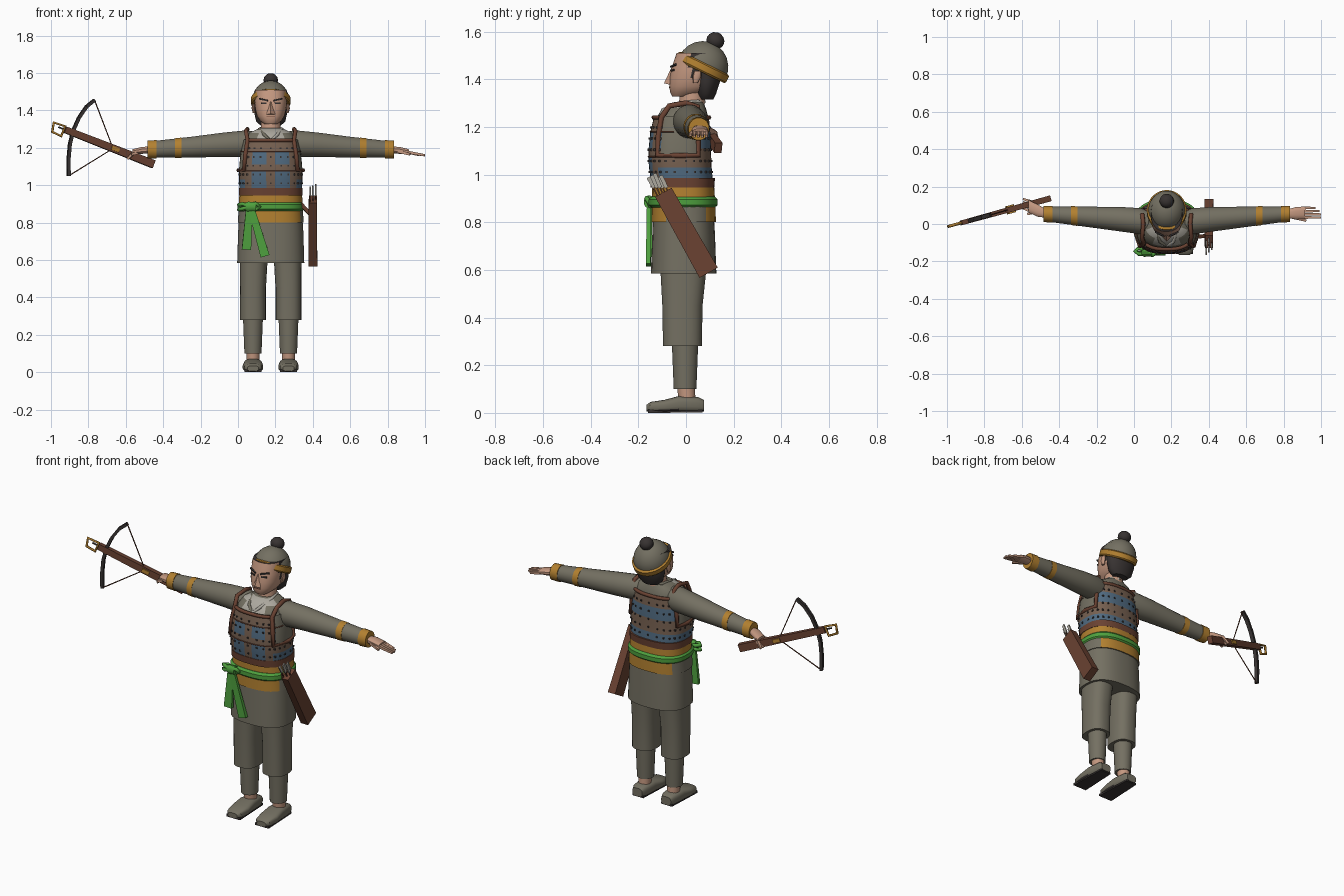
import bpy, bmesh, math
from mathutils import Vector, Matrix

if "Cube" in bpy.data.objects:
    bpy.data.objects.remove(bpy.data.objects["Cube"], do_unlink=True)

CX = 0.175  # body centre line; body parts are modelled about x = 0 and shifted


def material(name, rgb):
    lin = [(c / 255 / 12.92) if c < 11 else ((c / 255 + 0.055) / 1.055) ** 2.4 for c in rgb]
    m = bpy.data.materials.new(name)
    m.use_nodes = True
    m.diffuse_color = (*lin, 1)
    m.node_tree.nodes["Principled BSDF"].inputs["Base Color"].default_value = (*lin, 1)
    return m


cloth = material("grey cloth", (116, 112, 98))
gold = material("ochre cloth", (178, 128, 48))
green = material("green sash", (78, 160, 62))
brown = material("brown leather", (106, 66, 50))
blue = material("blue plates", (80, 106, 128))
plate = material("tan plates", (118, 96, 80))
skin = material("skin", (196, 152, 128))
dark = material("dark hair", (56, 51, 50))
light = material("pale collar", (172, 168, 158))


def finish(name, bm, mats, rule=None, smooth=35, shift=CX):
    me = bpy.data.meshes.new(name)
    bmesh.ops.recalc_face_normals(bm, faces=bm.faces)
    bm.normal_update()
    for m in mats:
        me.materials.append(m)
    if rule:
        for f in bm.faces:
            f.material_index = rule(f.calc_center_median(), f.normal)
    bm.to_mesh(me)
    bm.free()
    ob = bpy.data.objects.new(name, me)
    bpy.context.collection.objects.link(ob)
    ob.location.x = shift
    if smooth:
        bpy.ops.object.select_all(action='DESELECT')
        ob.select_set(True)
        bpy.context.view_layer.objects.active = ob
        bpy.ops.object.shade_smooth_by_angle(angle=math.radians(smooth))
    return ob


def oval(a, ru, rv, p):
    c, s = math.cos(a), math.sin(a)
    return (math.copysign(abs(c) ** (2 / p), c) * ru, math.copysign(abs(s) ** (2 / p), s) * rv)


def loft(name, rings, mats, axis='Z', n=24, p=2.0, rule=None, caps=True, smooth=35, shift=CX):
    """Skin a tube over rings (position along axis, centre u, centre v, radius u, radius v)."""
    bm = bmesh.new()
    loops = []
    for t, u, v, ru, rv in rings:
        loop = []
        for i in range(n):
            du, dv = oval(math.tau * (i + 0.5) / n, ru, rv, p)
            co = {'Z': (u + du, v + dv, t), 'X': (t, u + du, v + dv), 'Y': (u + du, t, v + dv)}[axis]
            loop.append(bm.verts.new(co))
        loops.append(loop)
    for a, b in zip(loops, loops[1:]):
        for i in range(n):
            j = (i + 1) % n
            bm.faces.new((a[i], a[j], b[j], b[i]))
    if caps:
        bm.faces.new(loops[0])
        bm.faces.new(loops[-1])
    return finish(name, bm, mats, rule, smooth, shift)


def beam(name, a, b, w, h, mat, taper=1.0, shift=CX):
    """Tapered box from a to b, w across and h upright."""
    a, b = Vector(a), Vector(b)
    bm = bmesh.new()
    bmesh.ops.create_cube(bm, size=1)
    for v in bm.verts:
        k = taper if v.co.z > 0 else 1
        v.co = Vector((v.co.x * w * k, v.co.y * h * k, v.co.z * (b - a).length))
    rot = (b - a).to_track_quat('Z', 'Y').to_matrix().to_4x4()
    bm.transform(Matrix.Translation((a + b) / 2) @ rot)
    return finish(name, bm, [mat], None, 0, shift)


def tube(name, pts, r, mat, closed=False, shift=CX):
    cu = bpy.data.curves.new(name, 'CURVE')
    cu.dimensions = '3D'
    cu.bevel_depth, cu.bevel_resolution, cu.use_fill_caps = r, 1, True
    sp = cu.splines.new('POLY')
    sp.points.add(len(pts) - 1)
    for q, co in zip(sp.points, pts):
        q.co = (*co, 1)
    sp.use_cyclic_u = closed
    cu.materials.append(mat)
    ob = bpy.data.objects.new(name, cu)
    bpy.context.collection.objects.link(ob)
    ob.location.x = shift
    bpy.ops.object.select_all(action='DESELECT')
    ob.select_set(True)
    bpy.context.view_layer.objects.active = ob
    bpy.ops.object.convert(target='MESH')


# Legs and shoes
for s, side in ((-1, "right"), (1, "left")):
    x = s * 0.095
    loft(side + "_trouser", [(0.28, x, -0.015, 0.07, 0.082), (0.45, x, -0.015, 0.07, 0.085),
                             (0.64, x * 0.95, -0.01, 0.076, 0.1)], [cloth], p=2.5)
    loft(side + "_legging", [(0.1, x, -0.004, 0.046, 0.048), (0.3, x, -0.004, 0.054, 0.056)], [cloth])
    loft(side + "_ankle", [(0.04, x, 0.005, 0.034, 0.036), (0.11, x, 0.0, 0.036, 0.038)], [skin], n=16)
    loft(side + "_shoe", [(-0.165, x, 0.02, 0.03, 0.014), (-0.15, x, 0.024, 0.045, 0.022),
                          (-0.09, x, 0.028, 0.055, 0.027), (-0.03, x, 0.036, 0.05, 0.035),
                          (0.05, x, 0.034, 0.043, 0.033), (0.075, x, 0.03, 0.032, 0.024)],
         [cloth, dark], 'Y', p=3, rule=lambda c, n: int(n.z < -0.6))
    beam(side + "_sole", (x, -0.16, 0.007), (x, 0.07, 0.007), 0.09, 0.014, dark, 0.8)

# Robe skirt and waist layers
loft("robe_skirt", [(0.585, 0, -0.01, 0.18, 0.138), (0.75, 0, -0.01, 0.175, 0.132),
                    (0.95, 0, -0.012, 0.162, 0.122)], [cloth], n=32, p=2.5)
loft("waist_cloth", [(0.80, 0, -0.01, 0.177, 0.136), (0.87, 0, -0.01, 0.172, 0.134),
                     (0.96, 0, -0.012, 0.168, 0.13)], [gold, cloth], n=32, p=2.5,
     rule=lambda c, n: int(c.z < 0.87 and (abs(c.y) < 0.08 or (c.y < 0 and c.x < -0.1))))
loft("sash", [(0.862, 0, -0.012, 0.17, 0.134), (0.872, 0, -0.012, 0.179, 0.145),
              (0.896, 0, -0.012, 0.179, 0.145), (0.908, 0, -0.012, 0.168, 0.134)], [green], n=32, p=2.5)
loft("leather_belt", [(0.945, 0, -0.015, 0.171, 0.134), (0.985, 0, -0.015, 0.171, 0.137)],
     [brown], n=32, p=2.6)

# Sash knot and tails
loft("sash_knot", [(-0.135, -0.155, 0.885, 0.014, 0.022), (-0.12, -0.155, 0.885, 0.022, 0.028),
                   (-0.095, -0.155, 0.885, 0.018, 0.026), (-0.08, -0.155, 0.885, 0.022, 0.028)],
     [green], 'X', n=12)
for z in (0.895, 0.87):
    tube("sash_bow", [(-0.11, -0.16, 0.885), (-0.15, -0.16, z + 0.005), (-0.17, -0.145, z),
                      (-0.15, -0.13, z), (-0.11, -0.14, 0.88)], 0.011, green)
tube("sash_loop", [(-0.11, -0.16, 0.885), (-0.075, -0.165, 0.9), (-0.06, -0.155, 0.885),
                   (-0.08, -0.15, 0.87)], 0.011, green)
for top, end in (((-0.115, -0.152, 0.88), (-0.13, -0.153, 0.655)), ((-0.105, -0.157, 0.88), (-0.03, -0.158, 0.62))):
    beam("sash_tail", top, end, 0.014, 0.034, green, 1.45)

# Robe upper body and collar
loft("robe_shoulders", [(0.98, 0, -0.02, 0.155, 0.115), (1.18, 0, -0.018, 0.15, 0.115),
                        (1.245, 0, -0.012, 0.138, 0.105), (1.28, 0, 0.0, 0.115, 0.083),
                        (1.305, 0, 0.012, 0.06, 0.06)], [cloth, light], n=32, p=2.5,
     rule=lambda c, n: int(c.z > 1.24 and c.y < -0.02 and abs(c.x) < (c.z - 1.2) * 1.0))
for s in (-1, 1):
    tube("collar_edge", [(0, -0.115, 1.235), (s * 0.035, -0.096, 1.27), (s * 0.06, -0.02, 1.3),
                         (s * 0.05, 0.05, 1.305), (0, 0.075, 1.305)], 0.009, light if s > 0 else cloth)


# Lamellar vest
def vest_rule(c, n):
    if abs(c.x) > 0.13 and c.z > 1.08 and -0.1 < c.y < 0.06:
        return 2
    upper, lower = 1.11 < c.z < 1.18, c.z < 1.07
    if c.y > 0 or abs(c.x) > 0.13:
        return int(upper or c.z < 1.04)
    return int((upper or lower) and 0.035 < abs(c.x) < 0.1)


VEST = [(0.98, 0, -0.018, 0.168, 0.13), (1.03, 0, -0.024, 0.17, 0.132), (1.075, 0, -0.026, 0.17, 0.132),
        (1.11, 0, -0.026, 0.168, 0.131), (1.18, 0, -0.024, 0.16, 0.126), (1.245, 0, -0.019, 0.146, 0.115)]
loft("lamellar_vest", VEST, [plate, blue, cloth], n=40, p=2.6, rule=vest_rule, caps=False)


def on_vest(a, z, out=0.0):
    for lo, hi in zip(VEST, VEST[1:]):
        if lo[0] <= z <= hi[0]:
            k = (z - lo[0]) / (hi[0] - lo[0])
            _, _, v, ru, rv = [i + (j - i) * k for i, j in zip(lo, hi)]
            x, y = oval(a, ru + out, rv + out, 2.6)
            return Vector((x, v + y, z))


bm = bmesh.new()
for row in range(5):
    for i in range(26):
        co = on_vest(math.tau * (i + 0.5) / 26, 1.01 + row * 0.047)
        if vest_rule(co, None) < 2:
            bmesh.ops.create_cube(bm, size=0.009, matrix=Matrix.Translation(co))
finish("vest_rivets", bm, [dark], smooth=0)
for z in (1.075, 1.18):
    tube("vest_lacing", [on_vest(math.tau * i / 48, z) for i in range(25, 48)], 0.003, brown)

# Leather edging around neck, shoulders and armholes
for face, lo, hi in (("front", 1.25, 1.75), ("back", 0.23, 0.77)):
    tube(face + "_vest_edge", [on_vest(math.pi * (lo + (hi - lo) * i / 10), 1.24) for i in range(11)], 0.01, brown)
for s in (-1, 1):
    f, b = [[(s * c.x, c.y, c.z) for c in (on_vest(a, 1.08, 0.003), on_vest(a, 1.16, 0.003), on_vest(a, 1.24, 0.003))]
            for a in (-0.68, 0.52)]
    over = [(s * 0.132, -0.07, 1.288), (s * 0.125, 0.0, 1.3), (s * 0.13, 0.05, 1.285)]
    tube("armhole_edge", f + over + b[::-1] + [(s * 0.172, -0.02, 1.08)], 0.012, brown, True)

# Sleeves, cuffs and hands
for s, side in ((-1, "right"), (1, "left")):
    loft(side + "_sleeve", [(s * 0.09, 0.01, 1.222, 0.06, 0.066), (s * 0.14, 0.015, 1.222, 0.07, 0.071),
                            (s * 0.25, 0.026, 1.216, 0.066, 0.066), (s * 0.42, 0.038, 1.204, 0.055, 0.056),
                            (s * 0.62, 0.052, 1.192, 0.042, 0.045)], [cloth], 'X')
    loft(side + "_sleeve_band", [(s * 0.477, 0.042, 1.2, 0.053, 0.055), (s * 0.512, 0.045, 1.198, 0.051, 0.053)],
         [gold], 'X')
    loft(side + "_cuff", [(s * 0.612, 0.052, 1.192, 0.046, 0.05), (s * 0.66, 0.054, 1.191, 0.044, 0.048)],
         [gold], 'X', n=16, smooth=30)
    bend = 0.035 if s < 0 else 0  # the right hand swings back to hold the stock
    loft(side + "_hand", [(s * 0.64, 0.054, 1.19, 0.022, 0.018), (s * 0.69, 0.058 + bend * 0.4, 1.186, 0.034, 0.019),
                          (s * 0.74, 0.06 + bend, 1.178, 0.034, 0.014)], [skin], 'X', n=12, p=2.5)
    for i in range(4):
        y = 0.035 + i * 0.017 + bend
        reach = 0.805 + (0.018, 0.02, 0.012, -0.01)[i]
        tip = (s * reach, y, 1.16) if s > 0 else (-0.765, y + 0.012, 1.14)
        beam(side + "_finger", (s * 0.73, y, 1.177), tip, 0.015, 0.016, skin, 0.7)
    beam(side + "_thumb", (s * 0.68, 0.035 + bend, 1.182), (s * 0.745, 0.018 + bend, 1.165), 0.018, 0.018, skin, 0.7)

# Neck and head
loft("neck", [(1.27, 0, 0.022, 0.056, 0.056), (1.37, 0, 0.03, 0.05, 0.052)], [skin])
HEAD = [(1.328, 0, -0.018, 0.036, 0.04), (1.345, 0, 0.008, 0.058, 0.075), (1.37, 0, 0.024, 0.074, 0.094),
        (1.405, 0, 0.032, 0.083, 0.1), (1.45, 0, 0.042, 0.087, 0.102), (1.51, 0, 0.055, 0.085, 0.095)]
loft("head", HEAD, [skin, dark], n=32, p=2.3,
     rule=lambda c, n: int(c.y > 0.06 or (c.z > 1.4 and c.y > 0.02)))
loft("hair", [(1.315, 0, 0.085, 0.05, 0.03), (1.34, 0, 0.085, 0.078, 0.042), (1.39, 0, 0.088, 0.09, 0.055),
              (1.46, 0, 0.09, 0.092, 0.06)], [dark])
bm = bmesh.new()
bmesh.ops.create_cone(bm, segments=4, radius1=0.024, radius2=0.007, depth=0.07, cap_ends=True,
                      matrix=Matrix.Translation((0, -0.062, 1.412)) @ Matrix.Rotation(-0.2, 4, 'X'))
finish("nose", bm, [skin], smooth=0)
for s in (-1, 1):
    beam("eyebrow", (s * 0.016, -0.063, 1.452), (s * 0.062, -0.043, 1.462), 0.008, 0.008, dark)
    beam("eye", (s * 0.022, -0.061, 1.437), (s * 0.052, -0.051, 1.438), 0.008, 0.008, dark)
    loft("ear", [(1.385, s * 0.088, 0.04, 0.008, 0.01), (1.41, s * 0.094, 0.045, 0.009, 0.018),
                 (1.435, s * 0.092, 0.048, 0.007, 0.014)], [skin], n=10)
beam("mouth", (-0.022, -0.068, 1.366), (0.022, -0.068, 1.366), 0.006, 0.005, brown)

# Tilted cap with band and knob
tilt = Matrix.Translation((CX, 0.07, 1.452)) @ Matrix.Rotation(math.radians(-26), 4, 'X')
cap = [(0.108 * math.sin(k), 0.108 * math.cos(k)) for k in (0, 0.25, 0.5, 0.8, 1.1, 1.35, 1.53)]
knob = [(0.122 + 0.036 * math.sin(k), 0.039 * math.cos(k)) for k in (-1.45, -0.9, -0.4, 0, 0.4, 0.9, 1.45)]
for ob in (loft("cap", [(z, 0, 0, r * 0.92, r) for z, r in cap], [cloth], n=28),
           loft("cap_band", [(-0.022, 0, 0, 0.1, 0.112), (-0.015, 0, 0, 0.106, 0.118),
                             (0.012, 0, 0, 0.106, 0.118), (0.018, 0, 0, 0.098, 0.108)], [gold], n=28),
           loft("cap_knob", [(z, 0, 0, r, r) for z, r in knob], [dark], n=16)):
    ob.matrix_world = tilt

# Quiver and arrows on the left hip
beam("quiver", (0.225, 0.095, 0.588), (0.225, -0.095, 0.925), 0.048, 0.088, brown, 0.9)
beam("quiver_strap", (0.16, -0.07, 0.9), (0.225, -0.06, 0.83), 0.02, 0.02, brown)
for i in range(5):
    x, y = 0.21 + 0.015 * (i % 3), -0.12 + 0.013 * i
    tip = (x, y - 0.038, 0.988 + 0.008 * (i % 3))
    beam("arrow", (x, y, 0.91), tip, 0.006, 0.006, brown)
    beam("arrow_fletching", (x, y - 0.014, 0.945), tip, 0.008, 0.016, light)


# Crossbow held sideways in the right hand
def bow(x, z):
    return (x, 0.26 + 0.275 * x, z)


def along(x):
    return bow(x, 1.112 - 0.391 * (x + 0.452))


beam("crossbow_stock", along(-0.452), along(-0.925), 0.032, 0.044, brown, 0.8, shift=0)
beam("crossbow_lock", along(-0.64), along(-0.68), 0.044, 0.022, gold, shift=0)
limb = [bow(*q) for q in ((-0.767, 1.455), (-0.81, 1.42), (-0.85, 1.362), (-0.882, 1.29), (-0.899, 1.22),
                          (-0.906, 1.14), (-0.905, 1.05))]
for a, b in zip(limb, limb[1:]):
    beam("crossbow_limb", a, b, 0.022, 0.017, dark, shift=0)
tube("bowstring", [limb[0], along(-0.668), limb[-1]], 0.0035, brown, shift=0)
tube("crossbow_stirrup", [bow(*q) for q in ((-0.925, 1.315), (-0.985, 1.335), (-0.993, 1.285), (-0.945, 1.262))],
     0.008, gold, True, shift=0)
tube("crossbow_bolt", [along(-0.7), along(-0.96)], 0.005, dark, shift=0)
